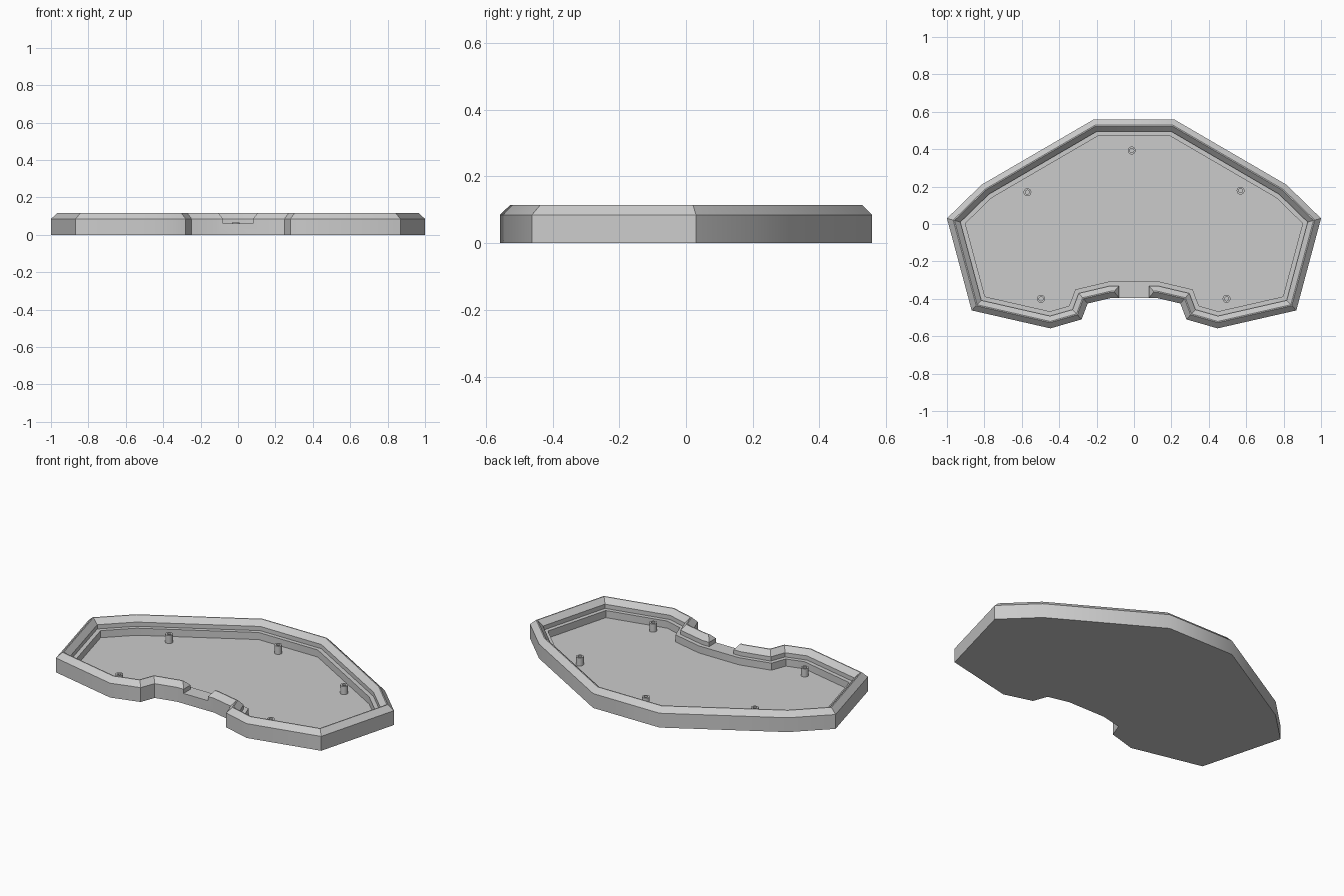
import bpy
import bmesh
import math
from mathutils import Vector

cube = bpy.data.objects.get("Cube")
if cube:
    bpy.data.objects.remove(cube, do_unlink=True)

FLOOR, LEDGE, SHOULDER, TOP = 0.018, 0.06, 0.085, 0.115

grey = bpy.data.materials.new("plain grey")
grey.use_nodes = True
grey.diffuse_color = (0.6, 0.6, 0.6, 1)
grey.node_tree.nodes["Principled BSDF"].inputs["Base Color"].default_value = (0.6, 0.6, 0.6, 1)


def inset(outline, amount):
    """Mitred inward offset of a counter-clockwise outline."""
    result = []
    for i, p in enumerate(outline):
        a = (p - outline[i - 1]).normalized()
        b = (outline[(i + 1) % len(outline)] - p).normalized()
        na, nb = Vector((-a.y, a.x)), Vector((-b.y, b.x))
        result.append(p + (na + nb) * amount / (1 + na.dot(nb)))
    return result


def make_object(name, bm):
    bmesh.ops.recalc_face_normals(bm, faces=bm.faces)
    mesh = bpy.data.meshes.new(name)
    bm.to_mesh(mesh)
    bm.free()
    mesh.materials.append(grey)
    obj = bpy.data.objects.new(name, mesh)
    bpy.context.collection.objects.link(obj)
    return obj


def sweep_profile(name, outline, profile):
    """Follow the outline with (inset, height) steps and cap both ends."""
    bm = bmesh.new()
    rings = [[bm.verts.new((p.x, p.y, z)) for p in inset(outline, d)] for d, z in profile]
    n = len(outline)
    for low, high in zip(rings, rings[1:]):
        for i in range(n):
            j = (i + 1) % n
            bm.faces.new((low[i], low[j], high[j], high[i]))
    bm.faces.new(rings[0][::-1])
    bm.faces.new(rings[-1])
    return make_object(name, bm)


def smooth(obj):
    bpy.ops.object.select_all(action="DESELECT")
    obj.select_set(True)
    bpy.context.view_layer.objects.active = obj
    bpy.ops.object.shade_smooth_by_angle(angle=math.radians(35))


# Tray outline: right half from front to back, then mirrored
half = [Vector(p) for p in (
    (0.12, -0.395), (0.248, -0.425), (0.28, -0.51), (0.447, -0.558),
    (0.868, -0.462), (1.0, 0.03), (0.815, 0.21), (0.217, 0.558))]
outline = half + [Vector((-p.x, p.y)) for p in reversed(half)]

# Open tray: wall, chamfered rim, inner ledge and floor
tray = sweep_profile("tray", outline, [
    (0, 0), (0, SHOULDER), (0.03, TOP), (0.036, TOP),
    (0.064, SHOULDER), (0.064, LEDGE), (0.088, LEDGE), (0.088, FLOOR)])

# Cable notch through the front wall, with flared upper corners
bm = bmesh.new()
side = [(0.08, LEDGE), (0.08, SHOULDER), (0.104, TOP), (0.12, TOP + 0.02)]
section = side + [(-x, z) for x, z in reversed(side)]
face = bm.faces.new([bm.verts.new((x, -0.45, z)) for x, z in section])
extruded = bmesh.ops.extrude_face_region(bm, geom=[face])
bmesh.ops.translate(bm, vec=(0, 0.135, 0),
                    verts=[v for v in extruded["geom"] if isinstance(v, bmesh.types.BMVert)])
cutter = make_object("notch_cutter", bm)
cutter.hide_render = True

notch = tray.modifiers.new("notch", "BOOLEAN")
notch.operation = "DIFFERENCE"
notch.solver = "EXACT"
notch.object = cutter
bpy.context.view_layer.objects.active = tray
bpy.ops.object.modifier_apply(modifier="notch")
bpy.data.objects.remove(cutter, do_unlink=True)
smooth(tray)

# Hollow screw posts standing on the floor
posts = {
    "back_post": (-0.012, 0.393),
    "back_right_post": (-0.57, 0.17),
    "back_left_post": (0.57, 0.178),
    "front_right_post": (-0.497, -0.4),
    "front_left_post": (0.495, -0.4),
}
for name, (x, y) in posts.items():
    circle = [Vector((x + 0.021 * math.cos(t), y + 0.021 * math.sin(t)))
              for t in (math.tau * k / 24 for k in range(24))]
    post = sweep_profile(name, circle, [
        (0, FLOOR - 0.005), (0, 0.066), (0.01, 0.066), (0.01, FLOOR + 0.002)])
    smooth(post)
